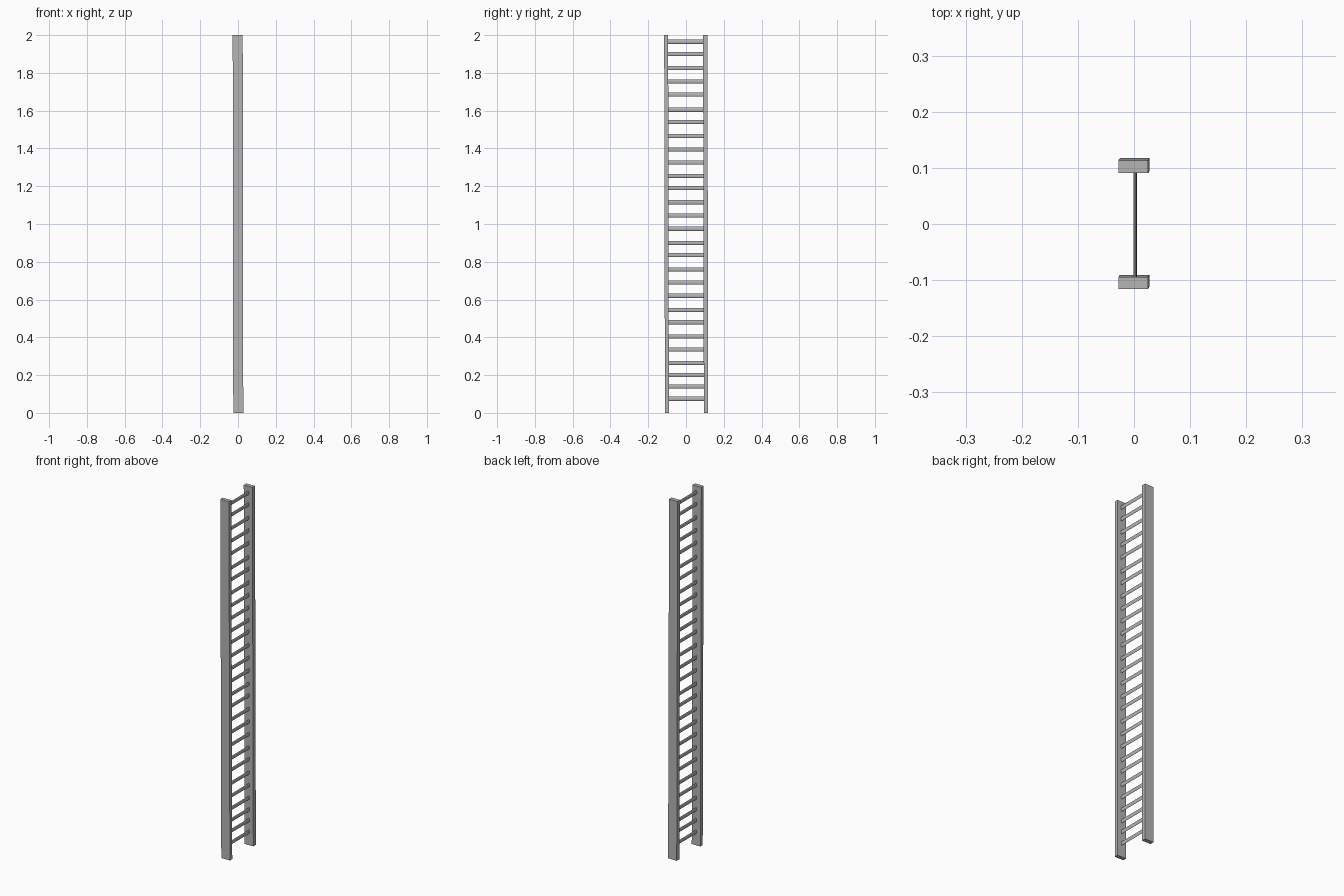
import bpy
import math

cube = bpy.data.objects.get("Cube")
if cube:
    bpy.data.objects.remove(cube, do_unlink=True)

# Single grey metal colour
grey = bpy.data.materials.new("grey_metal")
grey.use_nodes = True
colour = (0.46, 0.46, 0.46, 1)
grey.diffuse_color = colour
grey.node_tree.nodes["Principled BSDF"].inputs["Base Color"].default_value = colour

HEIGHT = 2.0
LEAN_X, LEAN_Y = -0.003, -0.004   # slight shift of the rails from foot to top


def finish(name):
    obj = bpy.context.object
    obj.name = name
    obj.data.materials.append(grey)
    return obj


def add_rail(name, y, thickness):
    """Upright flat bar, sheared slightly from foot to top."""
    bpy.ops.mesh.primitive_cube_add(size=1, location=(0, y, HEIGHT / 2))
    rail = finish(name)
    for v in rail.data.vertices:
        lean = v.co.z
        v.co.x = v.co.x * 0.053 + LEAN_X * lean
        v.co.y = v.co.y * thickness + LEAN_Y * lean
        v.co.z *= HEIGHT


def add_rung(name, z):
    """Thin, tall oval bar running between the two rails."""
    bpy.ops.mesh.primitive_cylinder_add(
        vertices=12, radius=0.5, depth=0.196,
        location=(0.002, 0, z), rotation=(math.pi / 2, 0, 0))
    rung = finish(name)
    for v in rung.data.vertices:
        v.co.x *= 0.006
        v.co.y *= 0.022
    bpy.ops.object.shade_smooth_by_angle(angle=math.radians(70))


# Side rails
add_rail("front_rail", -0.103, 0.021)
add_rail("back_rail", 0.104, 0.023)

# Rungs, set at slightly uneven heights from the foot up
RUNG_HEIGHTS = (
    0.075, 0.14, 0.2, 0.265, 0.335, 0.405, 0.48, 0.545, 0.62, 0.69,
    0.76, 0.835, 0.9, 0.975, 1.045, 1.115, 1.19, 1.255, 1.325, 1.395,
    1.465, 1.54, 1.605, 1.685, 1.755, 1.825, 1.9, 1.965)
for i, height in enumerate(RUNG_HEIGHTS):
    add_rung(f"rung_{i + 1}", height)
